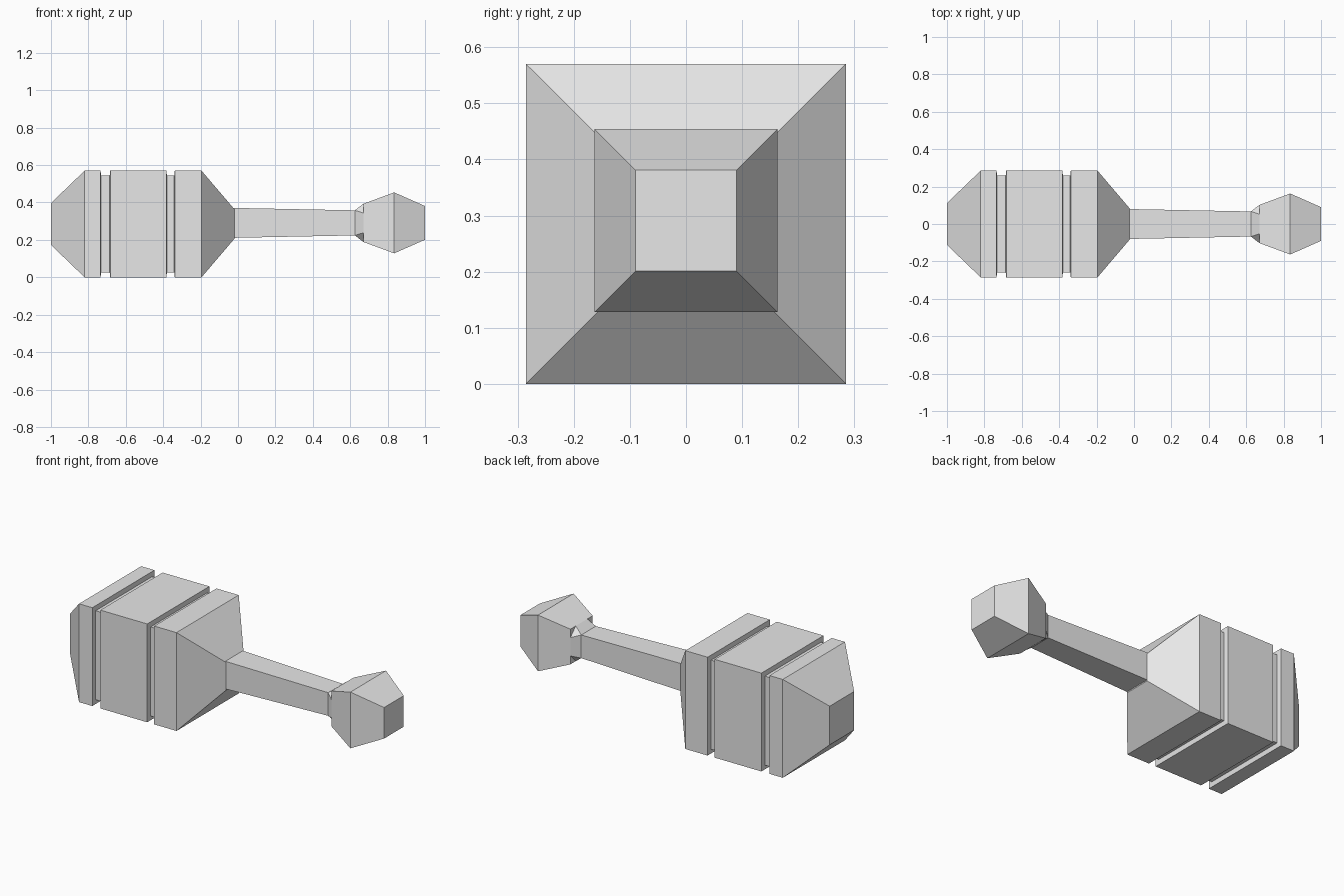
import bpy
import bmesh

if "Cube" in bpy.data.objects:
    bpy.data.objects.remove(bpy.data.objects["Cube"])

grey = bpy.data.materials.new("plain_grey")
grey.use_nodes = True
COLOUR = (0.8, 0.8, 0.8, 1)
grey.diffuse_color = COLOUR
grey.node_tree.nodes["Principled BSDF"].inputs["Base Color"].default_value = COLOUR

HEAD_Z = 0.285
GRIP_Z = 0.291


def finish(bm, name):
    bmesh.ops.recalc_face_normals(bm, faces=bm.faces)
    mesh = bpy.data.meshes.new(name)
    bm.to_mesh(mesh)
    bm.free()
    mesh.materials.append(grey)
    obj = bpy.data.objects.new(name, mesh)
    bpy.context.collection.objects.link(obj)


def square_ring(bm, x, half, z):
    corners = ((-1, -1), (1, -1), (1, 1), (-1, 1))
    return [bm.verts.new((x, half * a, z + half * b)) for a, b in corners]


def square_loft(name, profile, z):
    """Square sections along x, from (x, half width) pairs."""
    bm = bmesh.new()
    rings = [square_ring(bm, x, half, z) for x, half in profile]
    for r, s in zip(rings, rings[1:]):
        for i in range(4):
            j = (i + 1) % 4
            bm.faces.new((r[i], r[j], s[j], s[i]))
    bm.faces.new(rings[0])
    bm.faces.new(rings[-1])
    finish(bm, name)


# Head: tapered block with two grooves around it
BIG, SLOT = 0.285, 0.258
head = [(-1, 0.112), (-0.82, BIG)]
for left, right in ((-0.735, -0.683), (-0.383, -0.338)):
    head += [(left, BIG), (left + 0.003, SLOT), (right - 0.003, SLOT), (right, BIG)]
head += [(-0.195, BIG), (-0.02, 0.08)]
square_loft("hammer_head", head, HEAD_Z)

# Handle: slim square bar
square_loft("handle", [(-0.03, 0.08), (0.625, 0.067)], GRIP_Z)

# Collar: square neck flaring into an octagon, leaving notched corners
bm = bmesh.new()
square_ring(bm, 0.625, 0.067, GRIP_Z)
for a in (-1, 1):
    for b in (-1, 1):
        for y, z in ((0.102, 0.053), (0.053, 0.102)):
            bm.verts.new((0.67, a * y, GRIP_Z + b * z))
bmesh.ops.convex_hull(bm, input=bm.verts)
bmesh.ops.dissolve_limit(bm, angle_limit=0.01, verts=bm.verts, edges=bm.edges)
finish(bm, "collar")

# Pommel: faceted knob at the end
square_loft("pommel", [(0.67, 0.102), (0.835, 0.163), (1, 0.09)], GRIP_Z)
